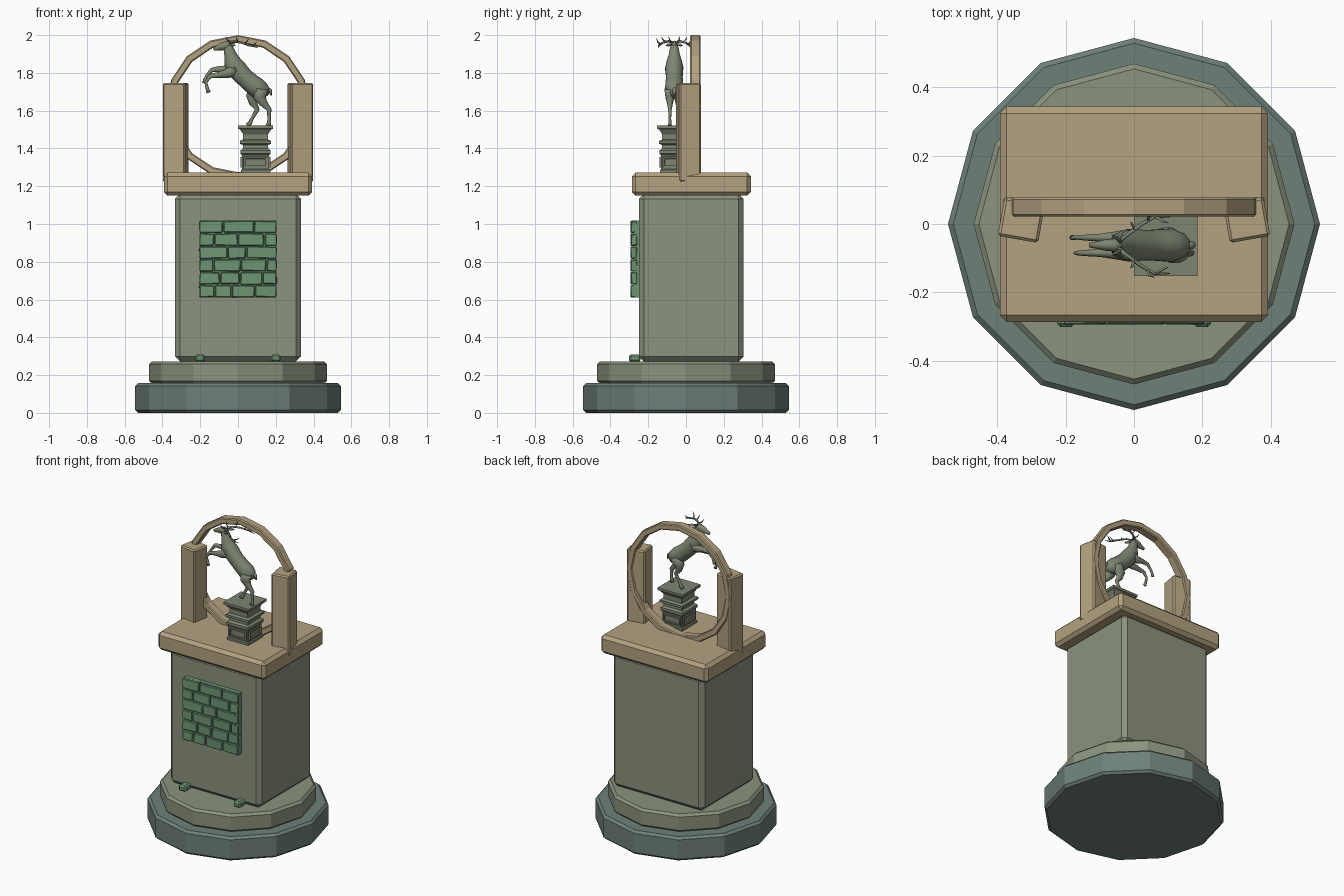
import bpy, bmesh, math, random
from mathutils import Vector, Matrix

if "Cube" in bpy.data.objects:
    bpy.data.objects.remove(bpy.data.objects["Cube"], do_unlink=True)
random.seed(4)


def material(name, *rgb):
    lin = [((c / 255 + 0.055) / 1.055) ** 2.4 for c in rgb] + [1]
    m = bpy.data.materials.new(name)
    m.diffuse_color = lin
    m.use_nodes = True
    m.node_tree.nodes["Principled BSDF"].inputs["Base Color"].default_value = lin
    return m


BASE = material("blue grey stone", 110, 128, 121)
STONE = material("sage stone", 139, 147, 126)
WOOD = material("tan sandstone", 179, 162, 128)
GREEN = material("green brick", 110, 150, 116)
STATUE = material("statue stone", 126, 134, 114)


def finish(bm, name, mat, bevel=0.0, smooth=False):
    bmesh.ops.recalc_face_normals(bm, faces=bm.faces)
    me = bpy.data.meshes.new(name)
    bm.to_mesh(me)
    bm.free()
    me.materials.append(mat)
    ob = bpy.data.objects.new(name, me)
    bpy.context.collection.objects.link(ob)
    if bevel:
        mod = ob.modifiers.new("bevel", "BEVEL")
        mod.width = bevel
        mod.segments = 1
        mod.limit_method = "ANGLE"
        mod.angle_limit = math.radians(40)
    for p in me.polygons:
        p.use_smooth = smooth
    return ob


def add_box(bm, x0, x1, y0, y1, z0, z1):
    mat = Matrix.Translation(((x0 + x1) / 2, (y0 + y1) / 2, (z0 + z1) / 2))
    mat = mat @ Matrix.Diagonal((x1 - x0, y1 - y0, z1 - z0, 1))
    return bmesh.ops.create_cube(bm, size=1, matrix=mat)["verts"]


def box(name, mat, extents, bevel=0.0, spin=0.0):
    bm = bmesh.new()
    verts = add_box(bm, *extents)
    mid = sum((v.co for v in verts), Vector()) / len(verts)
    bmesh.ops.rotate(bm, verts=verts, cent=mid, matrix=Matrix.Rotation(spin, 3, "Z"))
    return finish(bm, name, mat, bevel)


def loft(bm, rings):
    """Skin a list of equally long closed rings and cap both ends."""
    loops = [[bm.verts.new(p) for p in ring] for ring in rings]
    n = len(loops[0])
    for a, b in zip(loops, loops[1:]):
        for i in range(n):
            bm.faces.new((a[i], a[(i + 1) % n], b[(i + 1) % n], b[i]))
    bm.faces.new(loops[0])
    bm.faces.new(loops[-1])


def ngon(r, z, n, start=0.0, cx=0.0, cy=0.0):
    turn = math.tau / n
    return [(cx + r * math.cos(start + i * turn), cy + r * math.sin(start + i * turn), z)
            for i in range(n)]


def limb(bm, points, wide=1.0, n=10):
    """Tapered tube through (x, y, z, radius) points."""
    pts = [Vector(p[:3]) for p in points]
    rings = []
    for i, p in enumerate(pts):
        t = (pts[min(i + 1, len(pts) - 1)] - pts[max(i - 1, 0)]).normalized()
        ref = Vector((0, 1, 0)) if abs(t.y) < 0.8 else Vector((0, 0, 1))
        up = t.cross(ref).normalized()
        side = up.cross(t)
        r = points[i][3]
        rings.append([p + up * r * math.cos(a) + side * r * wide * math.sin(a)
                      for a in (math.tau * k / n for k in range(n))])
    loft(bm, rings)


# Round stepped base
for name, mat, r, z0, z1 in (("base_tier", BASE, 0.545, 0, 0.157),
                             ("upper_tier", STONE, 0.47, 0.155, 0.273)):
    bm = bmesh.new()
    loft(bm, [ngon(r, z0, 12), ngon(r, z1, 12)])
    finish(bm, name, mat, 0.015)

# Pedestal and slab
box("pedestal_body", STONE, (-0.333, 0.333, -0.25, 0.305, 0.272, 1.16), 0.027)
box("top_slab", WOOD, (-0.393, 0.393, -0.287, 0.344, 1.15, 1.272), 0.02)

# Turned columns on each side
for side, name in ((1, "left_column"), (-1, "right_column")):
    box(name, WOOD, (side * 0.33 - 0.06, side * 0.33 + 0.06, -0.046, 0.07, 1.222, 1.747),
        0.008, side * math.radians(10))

# Ring between the columns
bm = bmesh.new()
section = ((0.383, 0.022), (0.383, 0.078), (0.343, 0.078), (0.343, 0.022))
rings = [[bm.verts.new((r * math.cos(a), y, 1.617 + r * math.sin(a))) for r, y in section]
         for a in (math.tau * i / 16 for i in range(16))]
for i, a in enumerate(rings):
    b = rings[(i + 1) % 16]
    for k in range(4):
        j = (k + 1) % 4
        bm.faces.new((a[k], a[j], b[j], b[k]))
finish(bm, "stone_ring", WOOD, 0.006)

# Brick plaque: joints per row from the top down
box("brick_backing", GREEN, (-0.202, 0.202, -0.277, -0.245, 0.612, 1.018))
joints = ((-0.08, 0.085), (-0.125, 0, 0.14), (-0.055, 0.045), (-0.13, 0.015, 0.15),
          (-0.095, 0.01, 0.13), (-0.125, -0.035, 0.09))
bm = bmesh.new()
row_h = 0.41 / len(joints)
for row, cuts in enumerate(joints):
    top = 1.02 - row * row_h
    ends = (-0.207, *cuts, 0.207)
    for x0, x1 in zip(ends, ends[1:]):
        verts = add_box(bm, x0 + 0.003, x1 - 0.003, -0.293, -0.26, top - row_h + 0.003, top - 0.003)
        for v in verts:
            v.co += Vector((random.uniform(-1, 1), random.uniform(-1, 1), random.uniform(-1, 1))) * 0.0025
finish(bm, "bricks", GREEN, 0.004)

# Small studs at the foot of the pedestal
for side, name in ((1, "left_stud"), (-1, "right_stud")):
    box(name, GREEN, (side * 0.2 - 0.026, side * 0.2 + 0.026, -0.302, -0.24, 0.27, 0.31), 0.01)

# Moulded plinth with framed panels
bm = bmesh.new()
profile = ((0.078, 1.27), (0.078, 1.285), (0.072, 1.29), (0.072, 1.365), (0.08, 1.372),
           (0.08, 1.39), (0.066, 1.40), (0.066, 1.418), (0.083, 1.425), (0.083, 1.44),
           (0.066, 1.447), (0.066, 1.475), (0.082, 1.50), (0.093, 1.505), (0.093, 1.521))
loft(bm, [ngon(h * math.sqrt(2), z, 4, math.pi / 4, 0.093, -0.06) for h, z in profile])
bmesh.ops.recalc_face_normals(bm, faces=bm.faces)
panels = [f for f in bm.faces if abs(f.normal.z) < 0.1 and 1.32 < f.calc_center_median().z < 1.335]
for thickness, depth in ((0.012, 0), (0.002, 0.007), (0.012, 0), (0.002, -0.009)):
    bmesh.ops.inset_individual(bm, faces=panels, thickness=thickness, depth=depth)
finish(bm, "statue_plinth", STATUE)

# Rearing stag: body, head and tail
Y = -0.062
bm = bmesh.new()
spine = ((0.165, 1.695, 0.012), (0.145, 1.70, 0.038), (0.105, 1.718, 0.054), (0.07, 1.745, 0.051),
         (0.03, 1.78, 0.049), (-0.01, 1.825, 0.053), (-0.03, 1.86, 0.045), (-0.04, 1.895, 0.033),
         (-0.05, 1.93, 0.026), (-0.055, 1.955, 0.014))
limb(bm, [(x, Y, z, r) for x, z, r in spine], 0.92, 14)
head = ((-0.035, 1.943, 0.014), (-0.055, 1.946, 0.025), (-0.085, 1.94, 0.021),
        (-0.112, 1.931, 0.013), (-0.13, 1.926, 0.009))
limb(bm, [(x, Y, z, r) for x, z, r in head], 0.8)
limb(bm, [(0.145, Y, 1.72, 0.012), (0.172, Y, 1.705, 0.011), (0.177, Y, 1.68, 0.004)])
finish(bm, "stag_body", STATUE, smooth=True)

# Legs as (x, z, radius) chains, each at its own depth
legs = {
    "left_hind_leg": (-0.04, ((0.10, 1.72, 0.042), (0.075, 1.67, 0.033), (0.08, 1.64, 0.021),
                      (0.102, 1.605, 0.013), (0.075, 1.56, 0.009), (0.065, 1.537, 0.011), (0.052, 1.52, 0.014))),
    "right_hind_leg": (-0.085, ((0.12, 1.715, 0.042), (0.115, 1.67, 0.033), (0.135, 1.64, 0.021),
                       (0.165, 1.605, 0.013), (0.165, 1.56, 0.009), (0.165, 1.537, 0.011), (0.16, 1.52, 0.014))),
    "right_front_leg": (-0.085, ((-0.01, 1.82, 0.035), (-0.06, 1.795, 0.024), (-0.10, 1.79, 0.016),
                        (-0.15, 1.782, 0.012), (-0.17, 1.75, 0.008), (-0.162, 1.715, 0.009), (-0.155, 1.695, 0.011))),
    "left_front_leg": (-0.04, ((-0.01, 1.83, 0.035), (-0.06, 1.815, 0.024), (-0.10, 1.82, 0.016),
                       (-0.14, 1.815, 0.012), (-0.165, 1.785, 0.008), (-0.175, 1.765, 0.009), (-0.18, 1.745, 0.01))),
}
for name, (y, chain) in legs.items():
    bm = bmesh.new()
    limb(bm, [(x, y, z, r) for x, z, r in chain], 0.75)
    finish(bm, name, STATUE, smooth=True)

# Ears and branching antlers, mirrored about the stag's middle
branches = (
    ((-0.045, 0.01, 1.96, 0.007), (-0.02, 0.03, 1.968, 0.006), (0.02, 0.06, 1.96, 0.006),
     (0.06, 0.083, 1.945, 0.005), (0.105, 0.083, 1.935, 0.002)),
    ((-0.04, 0.015, 1.965, 0.005), (-0.058, 0.025, 1.975, 0.004), (-0.065, 0.03, 1.993, 0.001)),
    ((0, 0.045, 1.965, 0.005), (-0.005, 0.06, 1.975, 0.004), (-0.01, 0.068, 1.99, 0.001)),
    ((0.04, 0.073, 1.952, 0.005), (0.045, 0.088, 1.965, 0.004), (0.06, 0.095, 1.985, 0.001)),
    ((0.065, 0.083, 1.945, 0.005), (0.085, 0.07, 1.95, 0.004), (0.1, 0.065, 1.962, 0.001)),
    ((-0.04, 0.015, 1.95, 0.005), (-0.025, 0.032, 1.948, 0.009), (-0.012, 0.045, 1.945, 0.001)),
)
for side, name in ((1, "left_antler_and_ear"), (-1, "right_antler_and_ear")):
    bm = bmesh.new()
    for branch in branches:
        limb(bm, [(x, Y + side * y, z, r) for x, y, z, r in branch], n=6)
    finish(bm, name, STATUE, smooth=True)
